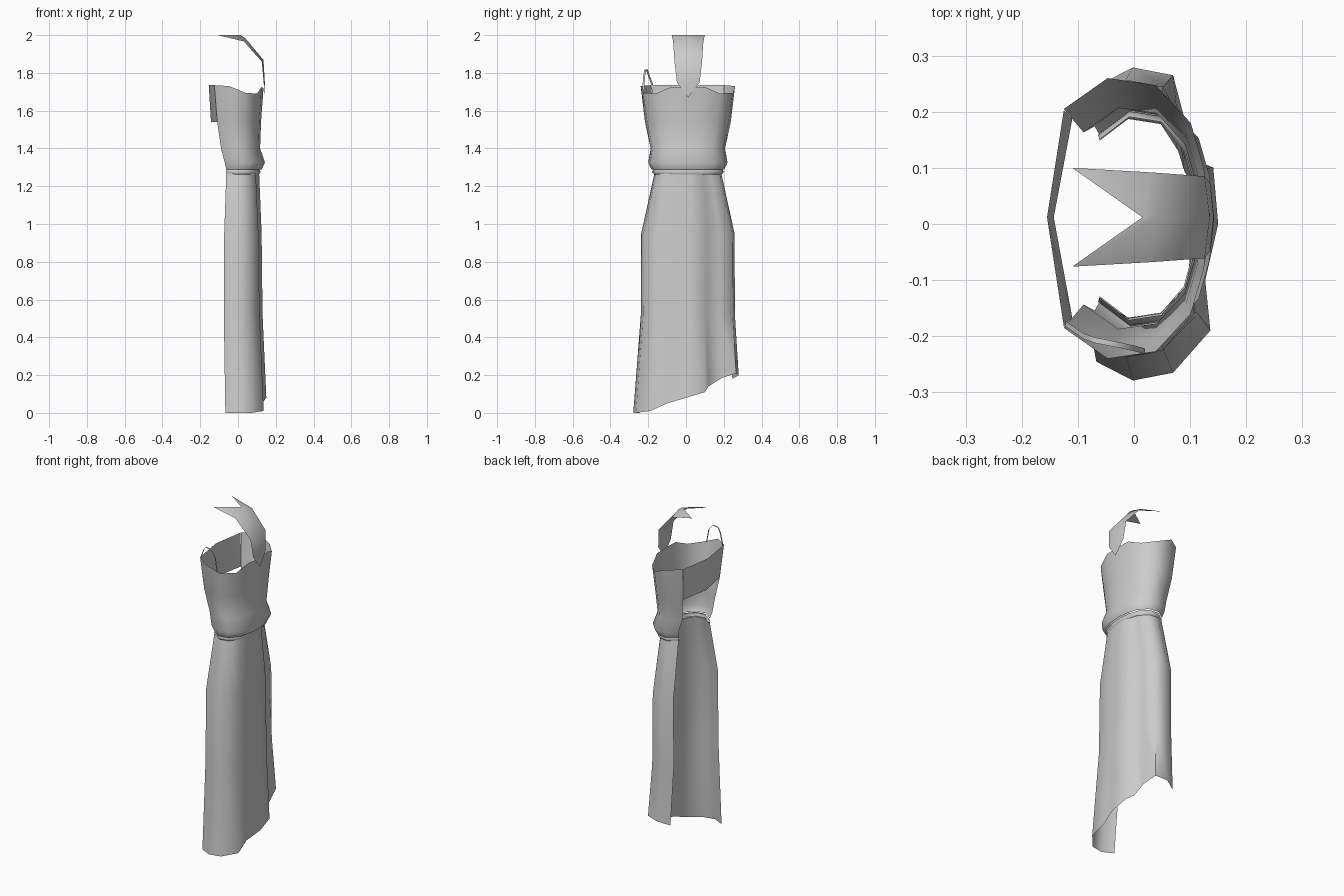
import bpy, bmesh, math

cube = bpy.data.objects.get("Cube")
if cube:
    bpy.data.objects.remove(cube, do_unlink=True)

GREY = (0.6, 0.6, 0.6, 1.0)
cloth = bpy.data.materials.new("grey_cloth")
cloth.use_nodes = True
cloth.diffuse_color = GREY
cloth.node_tree.nodes["Principled BSDF"].inputs["Base Color"].default_value = GREY

# Half cross-section: position from back to front, and relative half width
DEPTH = (0, 0.3, 0.63, 0.87, 0.96, 1)
WIDTH = (None, 1, 0.95, 0.68, 0.36, 0)


def section(back, front, half, heights, centre=0.01, edge=0.78, pleat=0.0):
    """Open outline running from the -y free edge round the front to +y.
    edge is the relative half width at the opening; pleat adds front folds."""
    points = []
    for side, order in ((-1, range(6)), (1, range(4, -1, -1))):
        for i in order:
            x = back + (front - back) * DEPTH[i]
            y = centre + side * half * (WIDTH[i] or edge)
            if i == 5:
                y = centre
            if i == 3:
                x += pleat * (0.4 if side < 0 else -0.9)
            if i == 4 and side < 0:
                x -= pleat * 0.4
            points.append((x, y))
            if i == 4 and side > 0 and pleat:
                points.append((x - pleat * 1.2, y + 0.018))
    if not isinstance(heights, (list, tuple)):
        heights = [heights] * len(points)
    return [(x, y, z) for (x, y), z in zip(points, heights)]


def sheet(name, rows, angle=50):
    """Single-layer cloth joined from rows of points, top to bottom."""
    bm = bmesh.new()
    grid = [[bm.verts.new(p) for p in row] for row in rows]
    for upper, lower in zip(grid, grid[1:]):
        for c in range(len(upper) - 1):
            bm.faces.new((upper[c], lower[c], lower[c + 1], upper[c + 1]))
    bmesh.ops.remove_doubles(bm, verts=bm.verts[:], dist=0.0005)
    mesh = bpy.data.meshes.new(name)
    bm.to_mesh(mesh)
    bm.free()
    mesh.materials.append(cloth)
    obj = bpy.data.objects.new(name, mesh)
    bpy.context.collection.objects.link(obj)
    bpy.ops.object.select_all(action="DESELECT")
    obj.select_set(True)
    bpy.context.view_layer.objects.active = obj
    bpy.ops.object.shade_smooth_by_angle(angle=math.radians(angle))


# Bodice: shaped neckline, narrow waist and a soft fold above the belt
half_neck = [1.735, 1.73, 1.695, 1.69, 1.725]
neckline = half_neck + [1.72] + half_neck[::-1]
sheet("bodice", [
    section(-0.125, 0.135, 0.25, neckline),
    section(-0.11, 0.122, 0.227, 1.54),
    section(-0.09, 0.117, 0.197, 1.40),
    section(-0.07, 0.143, 0.21, 1.325),
    section(-0.062, 0.125, 0.192, 1.288),
], angle=85)

# Back band closing the bodice at the top
sheet("back_band", [
    [(-0.125, 0.203, 1.735), (-0.155, 0.012, 1.735), (-0.125, -0.183, 1.735)],
    [(-0.11, 0.187, 1.54), (-0.143, 0.012, 1.54), (-0.11, -0.167, 1.54)],
])

# Belt: narrow raised strip
sheet("belt", [
    section(-0.061, 0.113, 0.181, 1.29),
    section(-0.064, 0.12, 0.191, 1.276),
    section(-0.061, 0.111, 0.178, 1.261),
], angle=85)

# Skirt: open at the back, pleated in front, with a slanted hem
hem = [0.0, 0.0, 0.0, 0.01, 0.05, 0.08, 0.11, 0.14, 0.185, 0.21, 0.2, 0.18]
sheet("skirt", [
    section(-0.062, 0.112, 0.177, 1.268, edge=0.84, pleat=0.012),
    section(-0.073, 0.125, 0.247, 0.95, edge=0.86, pleat=0.022),
    section(-0.075, 0.13, 0.249, 0.52, edge=0.86, pleat=0.027),
    section(-0.067, 0.15, 0.279, hem, centre=0.0, edge=0.88, pleat=0.036),
], angle=60)

# Neck strap: pointed at the chest, rising and forking over the shoulder
MID = 0.012


def strap_row(edge_x, edge_z, half, mid_x, mid_z):
    return [(edge_x, MID - half, edge_z), (mid_x, MID, mid_z),
            (edge_x, MID + half, edge_z)]


sheet("neck_strap", [
    strap_row(-0.11, 2.0, 0.088, 0.015, 2.0),
    strap_row(0.03, 1.967, 0.08, 0.04, 1.982),
    strap_row(0.126, 1.86, 0.073, 0.135, 1.868),
    strap_row(0.136, 1.75, 0.06, 0.142, 1.75),
    strap_row(0.14, 1.67, 0.0, 0.14, 1.67),
], angle=60)

# Thin shoulder ribbon on one side
loop_path = [
    (-0.122, -0.178, 1.735), (-0.09, -0.2, 1.795), (-0.07, -0.207, 1.818),
    (-0.03, -0.215, 1.818), (0.002, -0.222, 1.78), (0.02, -0.227, 1.70),
]
sheet("shoulder_loop", [[(x, y - 0.005, z), (x, y + 0.005, z)]
                        for x, y, z in loop_path])
